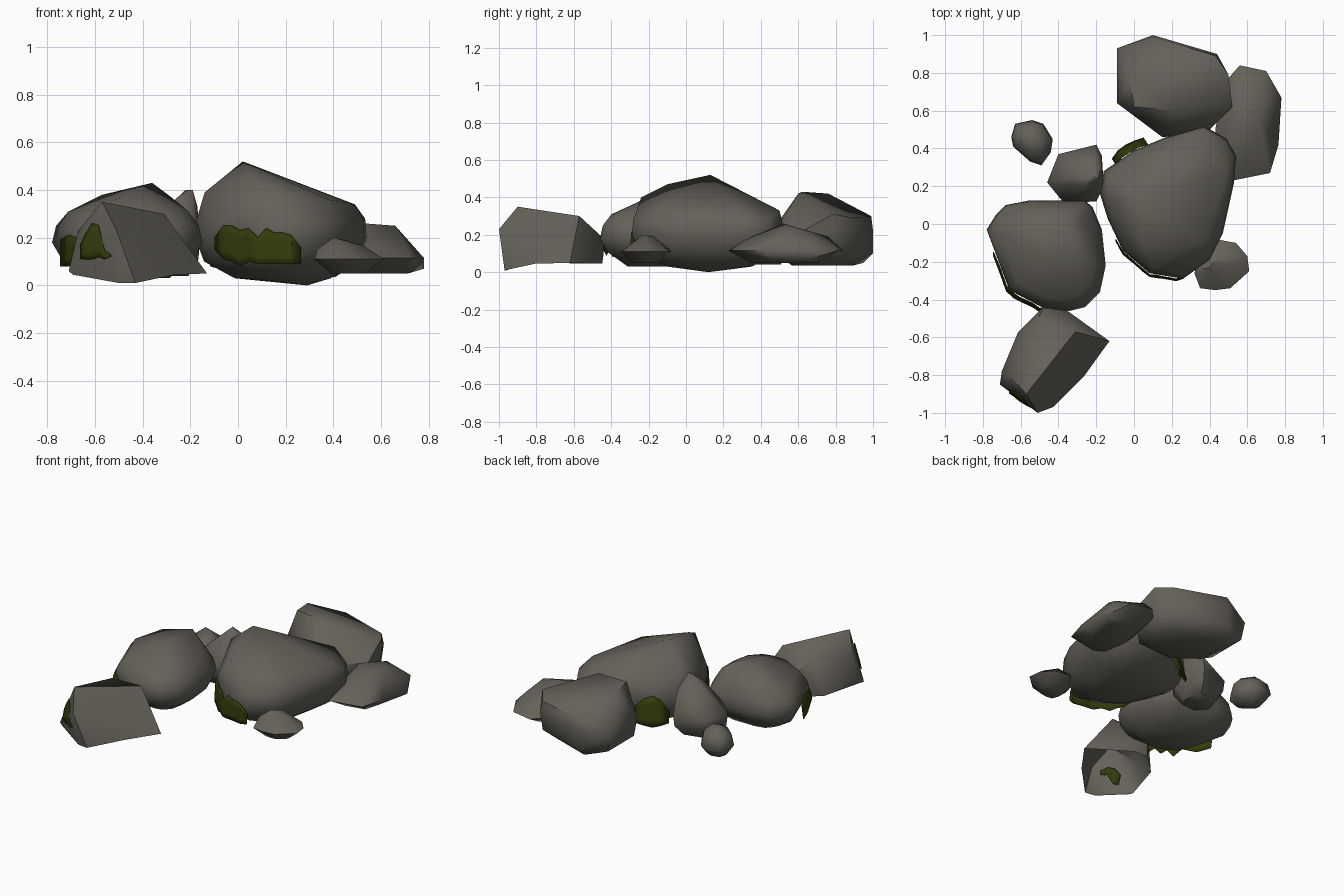
import bpy
import bmesh
import math
from mathutils import Vector
from mathutils.bvhtree import BVHTree

cube = bpy.data.objects.get("Cube")
if cube:
    bpy.data.objects.remove(cube, do_unlink=True)


def make_material(name, colour):
    mat = bpy.data.materials.new(name)
    mat.use_nodes = True
    mat.diffuse_color = colour
    shader = mat.node_tree.nodes["Principled BSDF"]
    shader.inputs["Base Color"].default_value = colour
    shader.inputs["Roughness"].default_value = .9
    return mat


stone = make_material("warm grey stone", (.13, .12, .1, 1))
green = make_material("dark moss green", (.033, .043, .003, 1))


def add_object(name, bm, material, angle):
    mesh = bpy.data.meshes.new(name)
    bm.to_mesh(mesh)
    mesh.materials.append(material)
    obj = bpy.data.objects.new(name, mesh)
    bpy.context.collection.objects.link(obj)
    bpy.ops.object.select_all(action="DESELECT")
    obj.select_set(True)
    bpy.context.view_layer.objects.active = obj
    bpy.ops.object.shade_smooth_by_angle(angle=math.radians(angle))
    return obj


def rock(name, outline, levels, peaks=(), angle=55, hollow=False):
    """Convex boulder: the plan outline scaled at each (scale, height), plus corner points."""
    centre = sum((Vector(p) for p in outline), Vector((0, 0))) / len(outline)
    bm = bmesh.new()
    for scale, height in levels:
        for point in outline:
            flat = centre.lerp(Vector(point), scale)
            bm.verts.new((flat.x, flat.y, height))
    for point in peaks:
        bm.verts.new(point)
    hull = bmesh.ops.convex_hull(bm, input=bm.verts)
    loose = set(hull["geom_interior"]) | set(hull["geom_unused"])
    bmesh.ops.delete(bm, geom=[v for v in loose if isinstance(v, bmesh.types.BMVert)], context="VERTS")
    bmesh.ops.dissolve_limit(bm, angle_limit=math.radians(2), verts=bm.verts, edges=bm.edges)
    bmesh.ops.recalc_face_normals(bm, faces=bm.faces)
    if hollow:
        under = [f for f in bm.faces if f.normal.z < -.7]
        bmesh.ops.delete(bm, geom=under, context="FACES")
    add_object(name, bm, stone, angle)
    tree = BVHTree.FromBMesh(bm)
    bm.free()
    return tree


def moss(name, tree, start, end, tops, bottoms, inward, gap=.008, flare=0, rows=4):
    """Ragged sheet draped on a boulder from the top edge down, hanging free below the widest point."""
    inward = Vector(inward).normalized()
    bm = bmesh.new()
    columns = []
    for i, (top, bottom) in enumerate(zip(tops, bottoms)):
        along = Vector(start).lerp(Vector(end), i / (len(tops) - 1))
        column = []
        for j in range(rows + 1):
            height = top + (bottom - top) * j / rows
            origin = Vector((along.x, along.y, height)) - inward
            hit, normal, _, _ = tree.ray_cast(origin, inward)
            if hit is None:
                hit, normal, _, _ = tree.find_nearest(origin + inward)
            spot = hit + normal * gap
            if column and (spot - column[-1]).dot(inward) > 0:
                spot = Vector((column[-1].x, column[-1].y, height))
            column.append(spot)
        columns.append([bm.verts.new(p - inward * flare * j / rows) for j, p in enumerate(column)])
    for left, right in zip(columns, columns[1:]):
        for j in range(rows):
            bm.faces.new((left[j], right[j], right[j + 1], left[j + 1]))
    bmesh.ops.recalc_face_normals(bm, faces=bm.faces)
    obj = add_object(name, bm, green, 30)
    bm.free()
    thick = obj.modifiers.new("thickness", "SOLIDIFY")
    thick.thickness = .004
    thick.offset = 0


# Large central boulder
central = rock(
    "central_boulder",
    [(-.18, .16), (-.16, .28), (0, .39), (.17, .46), (.37, .52), (.49, .45), (.54, .36),
     (.53, .22), (.47, -.05), (.4, -.19), (.26, -.29), (.08, -.26), (-.06, -.14), (-.14, .03)],
    [(.56, .03), (.9, .1), (1, .2), (.98, .28)],
    [(.29, .12, 0), (-.13, .24, .39), (-.14, .13, .39), (.02, .13, .52), (.05, -.1, .47), (.1, -.24, .4),
     (.2, .33, .4), (.36, .5, .33), (.49, .28, .34), (.38, -.08, .36)], angle=65)

# Rounded boulder on the left
left = rock(
    "left_boulder",
    [(-.78, -.03), (-.73, .05), (-.68, .1), (-.55, .125), (-.26, .125), (-.22, .09), (-.17, -.03),
     (-.15, -.22), (-.18, -.36), (-.26, -.44), (-.34, -.46), (-.47, -.45), (-.66, -.35), (-.7, -.25)],
    [(.52, .03), (.88, .11), (1, .18), (.95, .25), (.8, .31)],
    [(-.36, .04, .43), (-.57, .03, .38), (-.42, -.18, .41), (-.28, .02, .37)])

# Angular hollow slab at the front
front = rock(
    "front_slab",
    [(-.7, -.86), (-.52, -.97), (-.43, -.97), (-.26, -.81), (-.13, -.62), (-.38, -.44), (-.48, -.44), (-.62, -.57)],
    [(.97, .045)],
    [(-.13, -.62, .05), (-.43, -.97, .01), (-.5, -.96, .01), (-.57, -.9, .35), (-.31, -.57, .3),
     (-.51, -1, .23), (-.38, -.44, .1), (-.48, -.44, .18), (-.53, -.56, .29), (-.71, -.85, .06),
     (-.7, -.78, .1), (-.67, -.79, .23)],
    angle=40, hollow=True)

# Tall block at the back
rock(
    "back_block",
    [(-.09, .93), (.1, 1), (.44, .9), (.5, .79), (.52, .62), (.38, .48), (.15, .46), (-.09, .64)],
    [(.6, .035), (.94, .1), (1, .22)],
    [(-.02, .76, .42), (0, .62, .43), (.22, .6, .42), (.5, .79, .31), (.43, .89, .29),
     (.1, .99, .3), (.1, 1, .1), (.08, .95, .05)],
    angle=50)

# Low lens-shaped stone on the right
rock(
    "right_flat_stone",
    [(.78, .67), (.7, .81), (.56, .84), (.48, .75), (.43, .5), (.47, .25), (.52, .23), (.72, .27), (.765, .42)],
    [(.62, .05), (1, .115)],
    [(.78, .66, .07), (.53, .52, .26), (.66, .55, .25), (.7, .66, .2), (.56, .76, .19), (.57, .31, .17)])

# Small stones
rock(
    "right_pebble",
    [(.32, -.26), (.35, -.34), (.43, -.35), (.51, -.34), (.61, -.25), (.6, -.17), (.54, -.1), (.43, -.08), (.34, -.18)],
    [(.5, .05), (1, .11)],
    [(.4, -.23, .2), (.45, -.17, .19), (.53, -.21, .165), (.33, -.25, .15)])
rock(
    "leaning_stone",
    [(-.46, .22), (-.4, .37), (-.2, .42), (-.17, .36), (-.16, .2), (-.2, .12), (-.37, .11)],
    [(.6, .04), (.95, .11), (1, .18)],
    [(-.2, .4, .27), (-.22, .26, .4), (-.19, .24, .4), (-.17, .32, .33), (-.27, .2, .35), (-.36, .32, .24), (-.4, .2, .22)])
rock(
    "left_pebble",
    [(-.65, .46), (-.63, .53), (-.54, .55), (-.48, .53), (-.43, .45), (-.44, .38), (-.49, .31), (-.55, .33), (-.64, .41)],
    [(.6, .04), (1, .1), (.85, .17)],
    [(-.56, .46, .23), (-.49, .42, .21)])

# Moss patches
moss("central_front_moss", central, (-.09, 0), (.26, 0),
     [.2, .25, .25, .23, .24, .2, .24, .22, .22, .21, .16],
     [.15, .11, .1, .08, .1, .09, .09, .09, .09, .09, .09], (0, 1, 0), flare=.01)
moss("central_back_moss", central, (-.1, .32), (.06, .44),
     [.14, .22, .25, .23, .18], [.08, .07, .06, .07, .08], (.5, -.8, 0), flare=.04)
moss("left_front_moss", left, (-.735, 0), (-.46, 0),
     [.19, .21, .2, .21, .19, .2, .17, .18, .14], [.08, .08, .13, .08, .12, .09, .12, .09, .11],
     (0, 1, 0), gap=.01, flare=.02)
moss("front_slab_moss", front, (-.655, 0), (-.53, 0),
     [.17, .22, .26, .25, .15, .13], [.11, .11, .11, .12, .11, .12], (0, 1, 0))
moss("front_slab_inner_moss", front, (-.64, 0), (-.55, 0),
     [.17, .21, .22, .2], [.11, .11, .18, .17], (0, 1, 0), gap=-.008)
